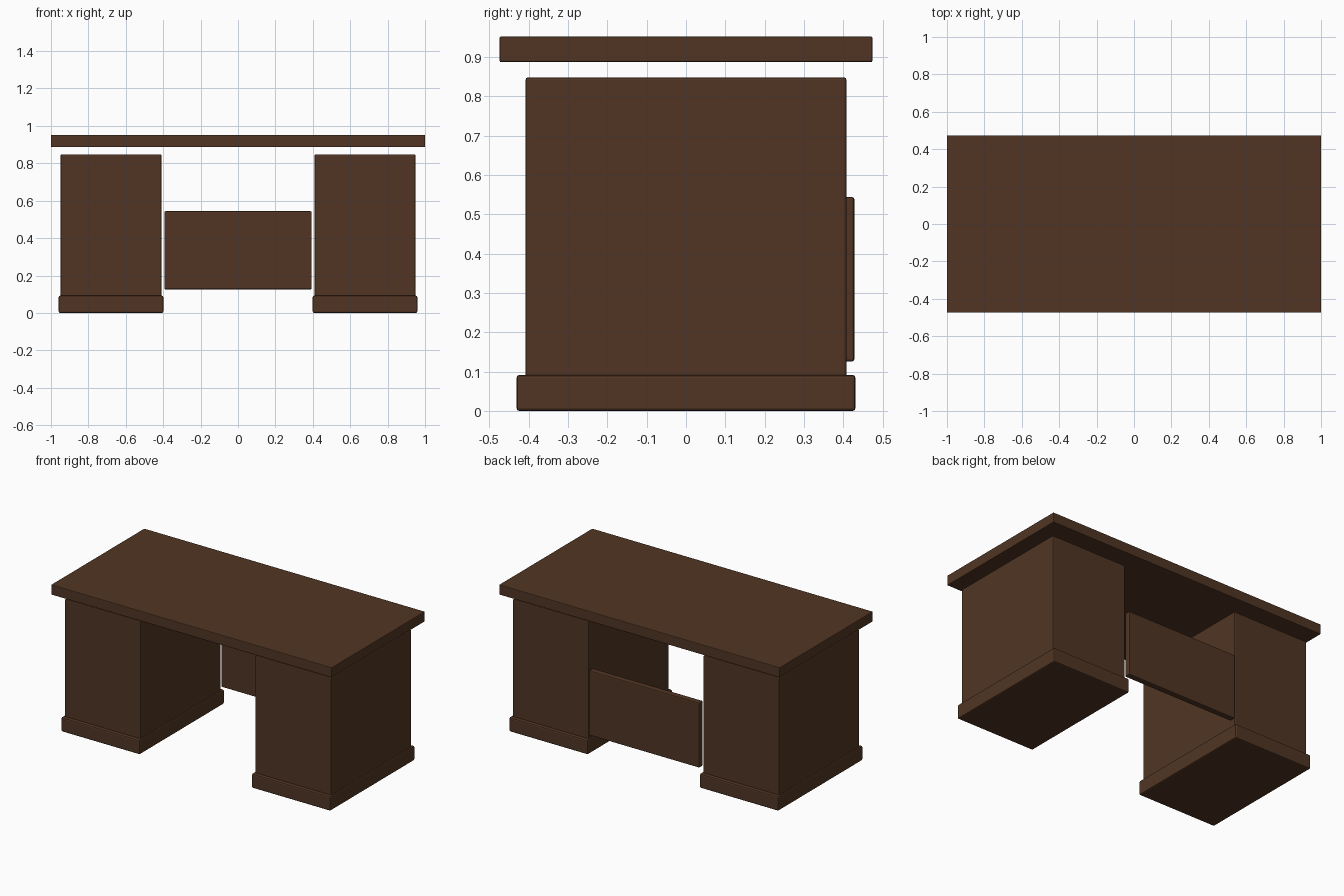
import bpy

if "Cube" in bpy.data.objects:
    bpy.data.objects.remove(bpy.data.objects["Cube"])

# Single dark wood colour
wood = bpy.data.materials.new("dark_brown_wood")
wood.diffuse_color = (0.082, 0.036, 0.017, 1.0)
wood.use_nodes = True
wood.node_tree.nodes["Principled BSDF"].inputs["Base Color"].default_value = wood.diffuse_color


def box(name, x, y, z, bevel):
    """Box from (min, max) ranges with a small edge bevel."""
    bpy.ops.mesh.primitive_cube_add(
        size=1, location=[(a + b) / 2 for a, b in (x, y, z)])
    ob = bpy.context.object
    ob.name = name
    ob.scale = [b - a for a, b in (x, y, z)]
    bpy.ops.object.transform_apply(location=False, rotation=False, scale=True)
    ob.data.materials.append(wood)
    mod = ob.modifiers.new("edge_bevel", 'BEVEL')
    mod.width = bevel
    mod.segments = 2
    return ob


# Desk top, floating slightly above the pedestals
box("desk_top", (-1, 1), (-0.474, 0.474), (0.887, 0.952), 0.004)

# Pedestals with plinths, mirrored left and right
for side, s in (("left", -1), ("right", 1)):
    box(side + "_pedestal", sorted((s * 0.409, s * 0.949)),
        (-0.408, 0.408), (0.085, 0.848), 0.006)
    box(side + "_plinth", sorted((s * 0.399, s * 0.959)),
        (-0.431, 0.431), (0.0, 0.092), 0.008)

# Modesty panel at the back of the kneehole
box("modesty_panel", (-0.394, 0.394), (0.388, 0.428), (0.126, 0.544), 0.006)
